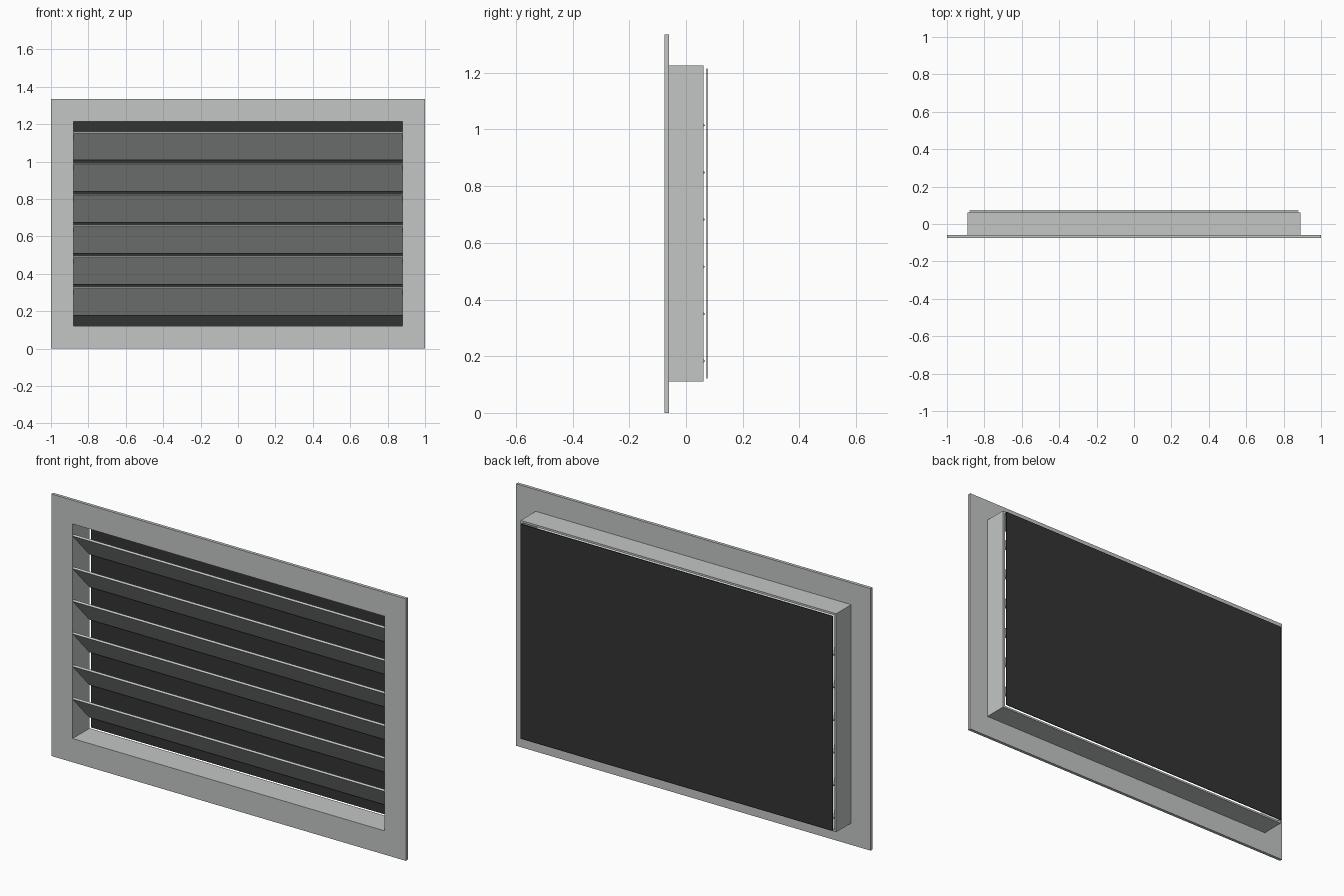
import bpy
import bmesh
from math import radians
from mathutils import Matrix

cube = bpy.data.objects.get("Cube")
if cube:
    bpy.data.objects.remove(cube, do_unlink=True)

MID_Z = 0.668            # height of the grille centre
OPEN_X, OPEN_Z = 0.88, 0.547   # half size of the opening


def material(name, rgb):
    mat = bpy.data.materials.new(name)
    mat.use_nodes = True
    colour = (*rgb, 1)
    mat.diffuse_color = colour
    mat.node_tree.nodes["Principled BSDF"].inputs["Base Color"].default_value = colour
    return mat


def finish(name, bm, mat):
    bmesh.ops.recalc_face_normals(bm, faces=bm.faces)
    mesh = bpy.data.meshes.new(name)
    bm.to_mesh(mesh)
    bm.free()
    mesh.materials.append(mat)
    obj = bpy.data.objects.new(name, mesh)
    bpy.context.collection.objects.link(obj)
    return obj


def box(name, size, location, mat, tilt=0):
    bm = bmesh.new()
    bmesh.ops.create_cube(bm, size=1, matrix=Matrix.Diagonal((*size, 1)))
    obj = finish(name, bm, mat)
    obj.location = location
    obj.rotation_euler.x = tilt
    return obj


def ring(name, half_x, half_z, front, back, mat):
    """Rectangular frame around the opening, between two depths."""
    bm = bmesh.new()
    corners = [(-1, -1), (1, -1), (1, 1), (-1, 1)]
    loops = [[bm.verts.new((sx * hx, y, MID_Z + sz * hz)) for sx, sz in corners]
             for hx, hz, y in ((half_x, half_z, front), (half_x, half_z, back),
                               (OPEN_X, OPEN_Z, back), (OPEN_X, OPEN_Z, front))]
    for a, b in zip(loops, loops[1:] + loops[:1]):
        for i in range(4):
            j = (i + 1) % 4
            bm.faces.new((a[i], a[j], b[j], b[i]))
    return finish(name, bm, mat)


metal = material("light grey metal", (0.54, 0.565, 0.56))
dark = material("dark mesh", (0.033, 0.033, 0.033))

# Wall flange and the sleeve behind it
ring("front_flange", 1, MID_Z, -0.076, -0.06, metal)
ring("rear_sleeve", OPEN_X + 0.01, OPEN_Z + 0.01, -0.06, 0.061, metal)

# Slanted blades, high at the front and low at the back
for i in range(6):
    z = MID_Z + (i - 2.5) * 0.1663
    box(f"louver_blade_{i + 1}", (2 * OPEN_X, 0.199, 0.01),
        (0, -0.004, z), metal, radians(-47))

# Thin insect screen set just behind the sleeve
box("rear_screen", (2 * OPEN_X, 0.004, 2 * OPEN_Z), (0, 0.074, MID_Z), dark)
